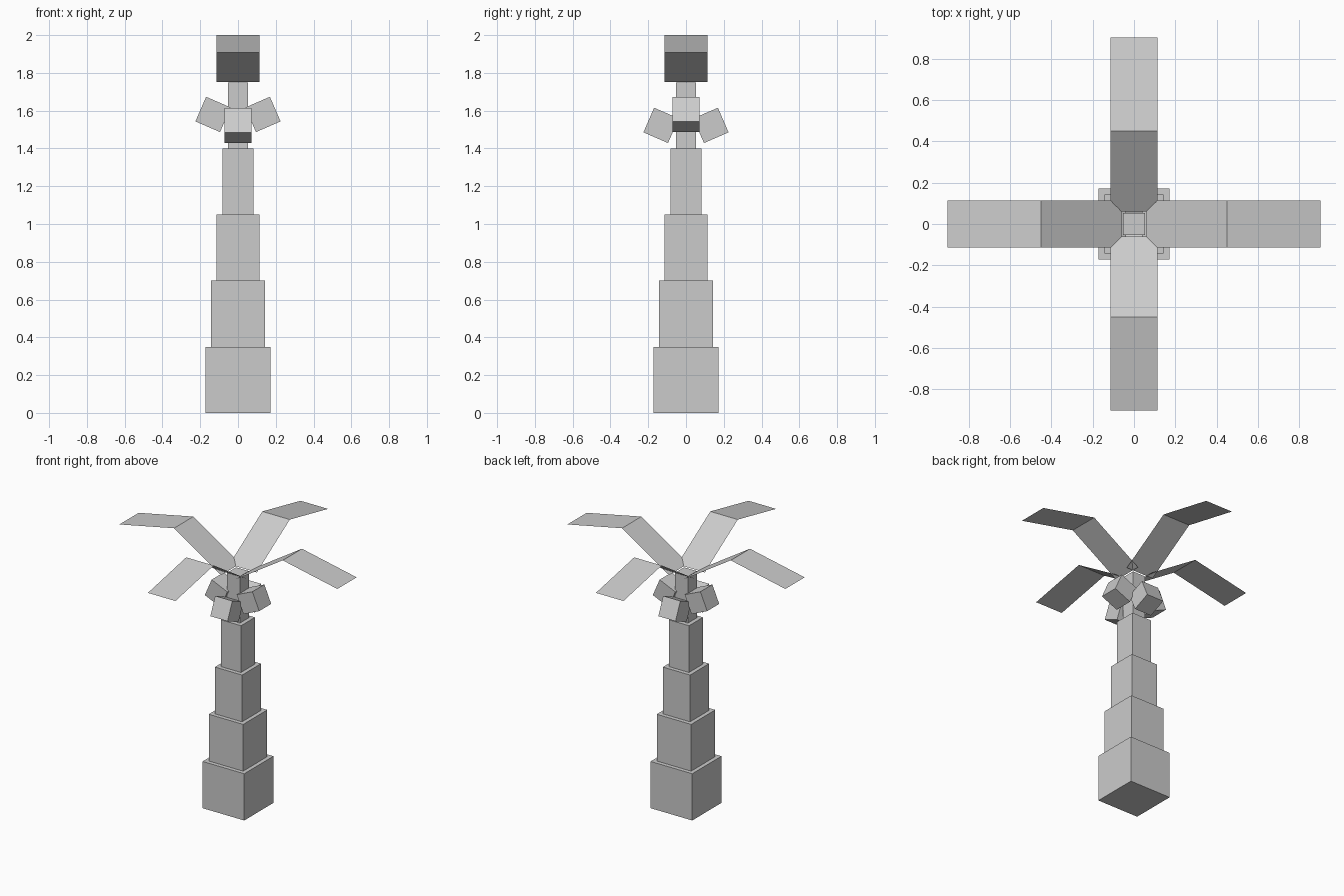
import bpy, bmesh
from math import radians, pi
from mathutils import Matrix

if "Cube" in bpy.data.objects:
    bpy.data.objects.remove(bpy.data.objects["Cube"])


def add_object(name, bm):
    mesh = bpy.data.meshes.new(name)
    bm.to_mesh(mesh)
    bm.free()
    obj = bpy.data.objects.new(name, mesh)
    bpy.context.collection.objects.link(obj)
    return obj


def add_box(name, size, matrix):
    bm = bmesh.new()
    bmesh.ops.create_cube(bm, size=1)
    bm.transform(matrix @ Matrix.Diagonal((*size, 1)))
    return add_object(name, bm)


# Trunk: five stacked blocks, each narrower than the one below
STEP = 0.35
for i in range(5):
    width = 0.345 - 0.06 * i
    add_box(f"trunk_block_{i + 1}", (width, width, STEP),
            Matrix.Translation((0, 0, STEP * (i + 0.5))))

# Folded single-sheet fronds, (radius, height) along the length
FROND_PROFILE = [(0.06, 1.753), (0.45, 2.0), (0.903, 1.907)]
HALF_WIDTH = 0.114

for i in range(4):
    spin = Matrix.Rotation(i * pi / 2, 4, 'Z')

    bm = bmesh.new()
    rows = [[bm.verts.new((r, s * HALF_WIDTH, z)) for s in (-1, 1)]
            for r, z in FROND_PROFILE]
    for a, b in zip(rows, rows[1:]):
        bm.faces.new((a[0], b[0], b[1], a[1]))
    bm.transform(spin)
    add_object(f"frond_{i + 1}", bm)

    # Coconut: tilted cube on each side, side pair sits higher than front/back
    z = 1.58 if i % 2 == 0 else 1.522
    tilt = Matrix.Rotation(radians(-23.5), 4, 'Y')
    add_box(f"coconut_{i + 1}", (0.142, 0.142, 0.142),
            spin @ Matrix.Translation((0.132, 0, z)) @ tilt)
